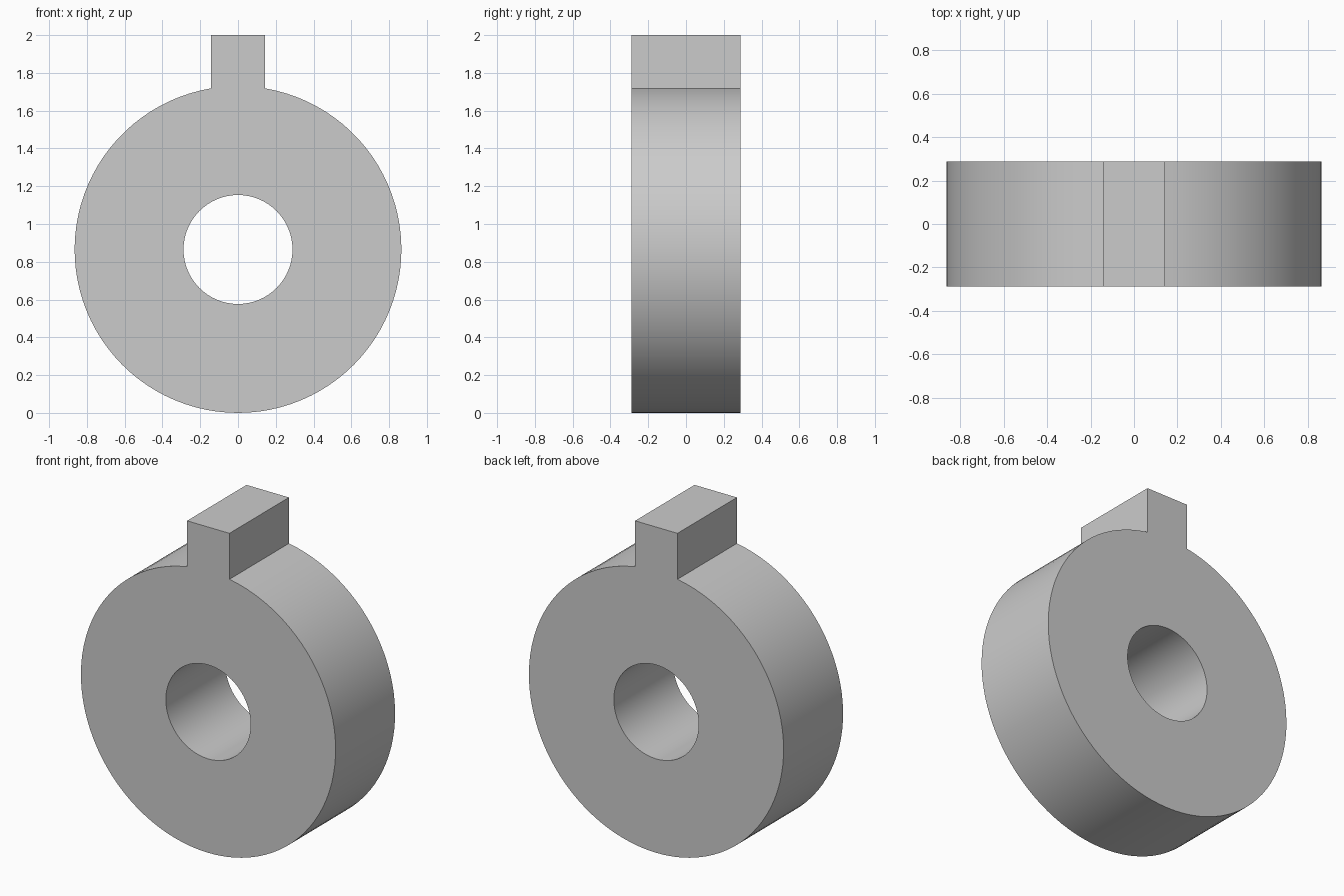
import bpy, bmesh
from math import sin, cos, asin, pi, radians

if "Cube" in bpy.data.objects:
    bpy.data.objects.remove(bpy.data.objects["Cube"])

R = 0.865        # disc radius, also its centre height
HOLE = 0.2885    # bore radius
TAB = 0.144      # half width of the key
HALF = 0.2885    # half thickness
TOP = 2.0


def arc(radius, start, end, steps):
    return [(radius * sin(start + (end - start) * i / steps),
             R + radius * cos(start + (end - start) * i / steps))
            for i in range(steps + 1)]


# Profile: round disc with a square key on top, plus the bore
a = asin(TAB / R)
outline = arc(R, a, 2 * pi - a, 90) + [(-TAB, TOP), (TAB, TOP)]
bore = arc(HOLE, 0, 2 * pi, 64)[:-1]

curve = bpy.data.curves.new("keyed_ring_profile", 'CURVE')
curve.dimensions = '2D'
curve.fill_mode = 'BOTH'
curve.extrude = HALF
for pts in (outline, bore):
    spline = curve.splines.new('POLY')
    spline.points.add(len(pts) - 1)
    for p, (x, z) in zip(spline.points, pts):
        p.co = (x, z, 0, 1)
    spline.use_cyclic_u = True

ring = bpy.data.objects.new("keyed_ring", curve)
bpy.context.collection.objects.link(ring)
ring.rotation_euler.x = radians(90)
bpy.context.view_layer.objects.active = ring
ring.select_set(True)
bpy.ops.object.convert(target='MESH')
ring = bpy.context.object
bpy.ops.object.transform_apply(rotation=True)

# Weld caps to walls and tidy normals
bm = bmesh.new()
bm.from_mesh(ring.data)
bmesh.ops.remove_doubles(bm, verts=bm.verts, dist=0.0005)
bmesh.ops.dissolve_limit(bm, angle_limit=radians(0.5), verts=bm.verts, edges=bm.edges)
bmesh.ops.recalc_face_normals(bm, faces=bm.faces)
bm.to_mesh(ring.data)
bm.free()

bpy.ops.object.shade_smooth_by_angle(angle=radians(30))
